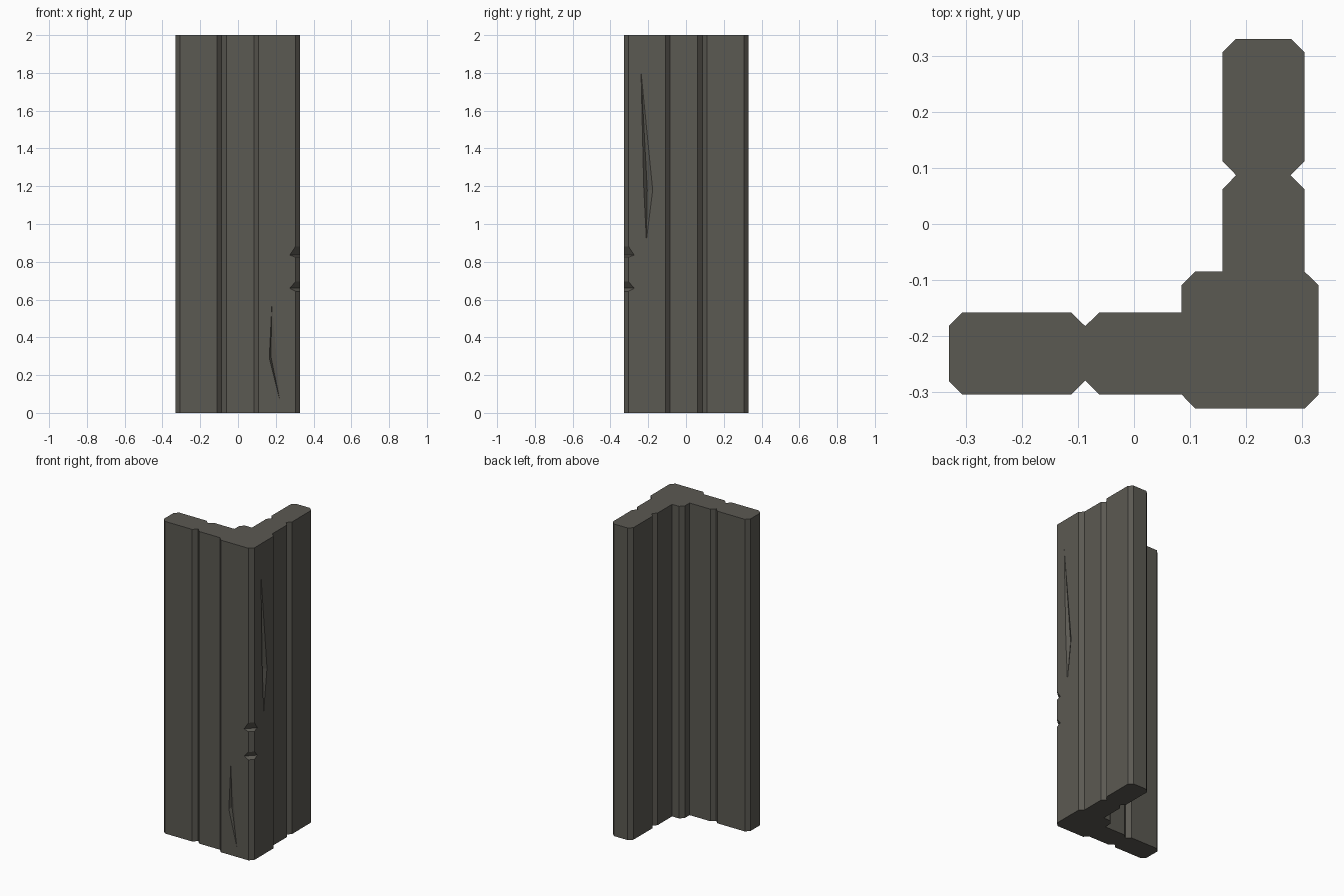
import bpy, bmesh

if "Cube" in bpy.data.objects:
    bpy.data.objects.remove(bpy.data.objects["Cube"])

HEIGHT = 2.0


def make_object(name, bm):
    bmesh.ops.recalc_face_normals(bm, faces=bm.faces)
    mesh = bpy.data.meshes.new(name)
    bm.to_mesh(mesh)
    bm.free()
    obj = bpy.data.objects.new(name, mesh)
    bpy.context.collection.objects.link(obj)
    return obj


def hull(name, points):
    bm = bmesh.new()
    verts = [bm.verts.new(p) for p in points]
    bmesh.ops.convex_hull(bm, input=verts)
    return make_object(name, bm)


# Half of the L-shaped section: corner post and one grooved plank pair
half = [(0.329, -0.304), (0.329, -0.109), (0.304, -0.085), (0.304, 0.062),
        (0.279, 0.087), (0.304, 0.112), (0.304, 0.306), (0.280, 0.33),
        (0.182, 0.33), (0.158, 0.306), (0.158, 0.112), (0.182, 0.087),
        (0.158, 0.062), (0.158, -0.085), (0.109, -0.085)]
# The other wing is the mirror across the diagonal
outline = half + [(-y, -x) for x, y in reversed(half)]

bm = bmesh.new()
base = bm.faces.new([bm.verts.new((x, y, 0)) for x, y in outline])
ext = bmesh.ops.extrude_face_region(bm, geom=[base])
top = [v for v in ext["geom"] if isinstance(v, bmesh.types.BMVert)]
bmesh.ops.translate(bm, verts=top, vec=(0, 0, HEIGHT))
wall = make_object("corner_wall", bm)

mat = bpy.data.materials.new("dark_wood")
mat.diffuse_color = (0.105, 0.10, 0.085, 1)
mat.use_nodes = True
mat.node_tree.nodes["Principled BSDF"].inputs["Base Color"].default_value = mat.diffuse_color
wall.data.materials.append(mat)


# Wedge notch across the chamfered outer edge
def edge_notch(name, z, low, high):
    def line(reach, span, z):
        return [((reach + s) / 2, (s - reach) / 2, z) for s in (-span, span)]
    k = 3
    inner, opening = 0.603, 0.631
    outer = inner + k * (opening - inner)
    return hull(name, line(inner, 0.1, z) + line(outer, 0.1, z + k * (low - z))
                + line(outer, 0.1, z + k * (high - z)))


# Shallow split: outline just outside the face, plus a deep ridge point
def split(name, rim, deep, place):
    return hull(name, [place(u, z, 0.001) for u, z in rim] + [place(*deep, -0.02)])


cutters = [
    edge_notch("upper_notch", 0.835, 0.825, 0.878),
    edge_notch("lower_notch", 0.660, 0.645, 0.692),
    split("front_split", [(0.18, 0.60), (0.165, 0.29), (0.225, 0.05), (0.178, 0.30)],
          (0.174, 0.30), lambda u, z, d: (u, -0.329 - d, z)),
    split("side_split", [(-0.24, 1.84), (-0.225, 1.20), (-0.21, 0.90), (-0.175, 1.18)],
          (-0.205, 1.18), lambda u, z, d: (0.329 + d, u, z)),
]
for c in cutters:
    c.hide_render = True
    c.hide_set(True)
    mod = wall.modifiers.new(c.name, "BOOLEAN")
    mod.operation = "DIFFERENCE"
    mod.solver = "EXACT"
    mod.object = c
